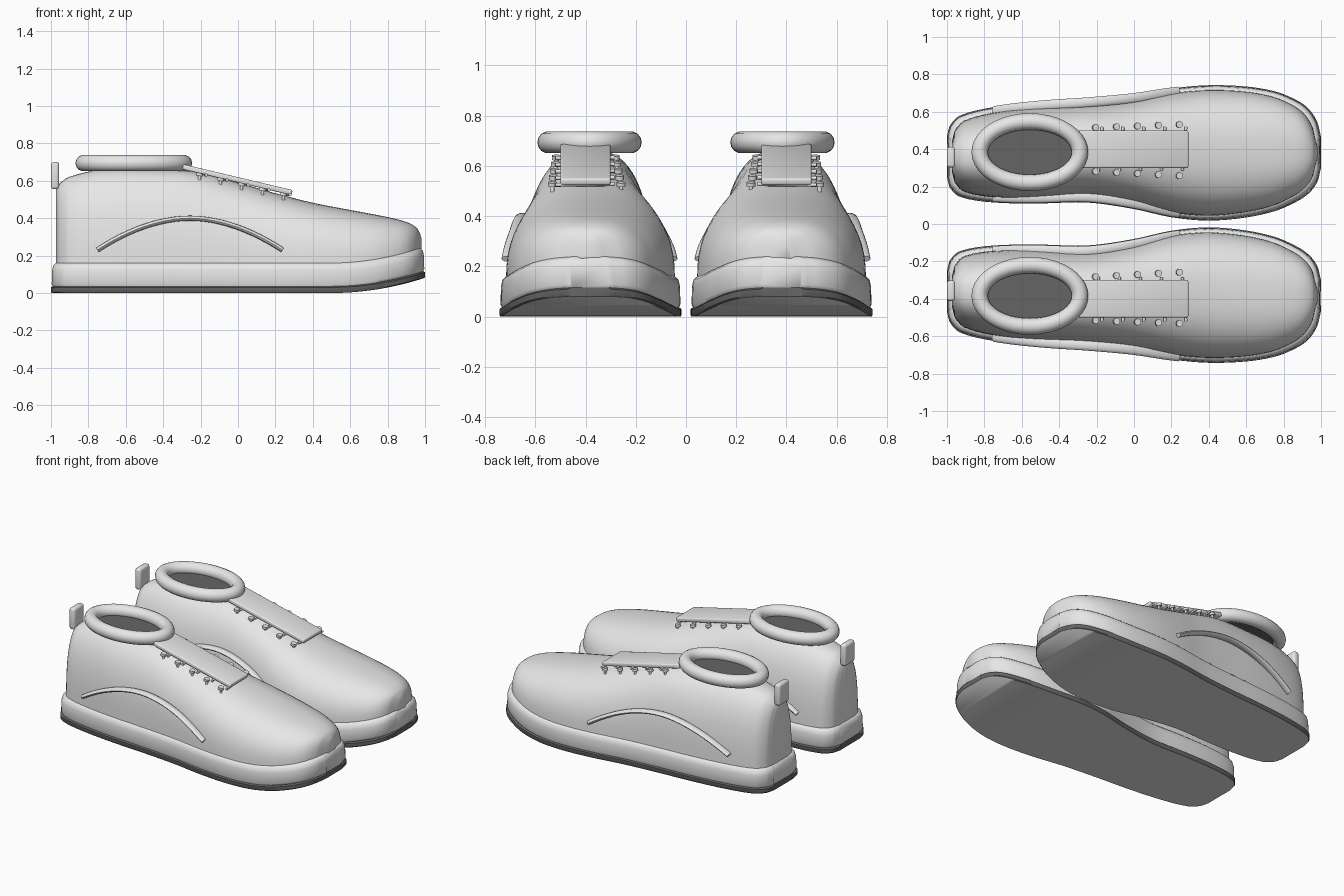
import bpy, bmesh, math
from mathutils import Matrix, Vector

if "Cube" in bpy.data.objects:
    bpy.data.objects.remove(bpy.data.objects["Cube"])


def material(name, v):
    m = bpy.data.materials.new(name)
    m.diffuse_color = (v, v, v, 1)
    m.use_nodes = True
    m.node_tree.nodes["Principled BSDF"].inputs["Base Color"].default_value = m.diffuse_color
    return m


GREY = material("light grey", .8)
DARK = material("dark grey", .13)

# Plan outline of one shoe: x, inner y, outer y, top height of the upper
STATIONS = [
    (-1.00, .25, .47, .55), (-.985, .195, .525, .58), (-.93, .145, .58, .62),
    (-.75, .115, .625, .66), (-.50, .11, .655, .662), (-.25, .115, .672, .65),
    (0, .08, .695, .59), (.2, .036, .725, .535), (.4, .018, .742, .485),
    (.6, .035, .735, .447), (.75, .068, .71, .42), (.85, .11, .672, .40),
    (.93, .16, .62, .378), (.98, .225, .545, .35), (1.0, .30, .465, .32)]


def resample(rows, steps=4):
    """Smooth curve through the station rows."""
    out = []
    for i in range(len(rows) - 1):
        p = [Vector(rows[max(0, min(len(rows) - 1, i + k))]) for k in (-1, 0, 1, 2)]
        d = p[2][0] - p[1][0]
        # slopes per unit x keep uneven spacing smooth
        m1 = (p[2] - p[0]) * (d / (p[2][0] - p[0][0]))
        m2 = (p[3] - p[1]) * (d / (p[3][0] - p[1][0]))
        for s in range(steps):
            t = s / steps
            out.append(p[1] * (2 * t ** 3 - 3 * t ** 2 + 1) + m1 * (t ** 3 - 2 * t ** 2 + t)
                       + p[2] * (3 * t ** 2 - 2 * t ** 3) + m2 * (t ** 3 - t ** 2))
    return out + [Vector(rows[-1])]


FINE = resample(STATIONS)


def edge_y(x, col):
    """Inner (1) or outer (2) outline at x."""
    for a, b in zip(FINE, FINE[1:]):
        if a[0] <= x <= b[0]:
            return a[col] + (b[col] - a[col]) * (x - a[0]) / (b[0] - a[0])
    return FINE[-1][col]


def lift(x):
    return 0.08 * max(0, (x - .5) / .5) ** 2


def finish(name, bm, angle=40, mats=(GREY,)):
    """Make the object, mirror it to the other shoe and shade it."""
    bmesh.ops.recalc_face_normals(bm, faces=bm.faces)
    if len(mats) > 1:  # second colour goes on faces looking down
        for f in bm.faces:
            f.material_index = int(f.normal.z < -.8)
    me = bpy.data.meshes.new(name)
    bm.to_mesh(me)
    bm.free()
    for m in mats:
        me.materials.append(m)
    ob = bpy.data.objects.new(name, me)
    bpy.context.collection.objects.link(ob)
    bpy.ops.object.select_all(action='DESELECT')
    ob.select_set(True)
    bpy.context.view_layer.objects.active = ob
    bpy.ops.object.shade_smooth_by_angle(angle=math.radians(angle))
    mod = ob.modifiers.new("other_shoe", 'MIRROR')
    mod.use_axis = (False, True, False)
    mod.use_mirror_merge = False
    return ob


def skin(bm, rings, closed=False):
    """Join equal point rings with quads; cap the ends unless closed."""
    vs = [[bm.verts.new(p) for p in r] for r in rings]
    n = len(vs[0])
    pairs = list(zip(vs, vs[1:])) + ([(vs[-1], vs[0])] if closed else [])
    for a, b in pairs:
        for i in range(n):
            j = (i + 1) % n
            bm.faces.new((a[i], a[j], b[j], b[i]))
    if not closed:
        bm.faces.new(vs[0])
        bm.faces.new(vs[-1])


def add_box(bm, matrix, bevel):
    r = bmesh.ops.create_cube(bm, size=1, matrix=matrix)
    edges = list({e for v in r["verts"] for e in v.link_edges})
    bmesh.ops.bevel(bm, geom=edges, offset=bevel, segments=3, profile=.5, affect='EDGES')


def scale(x, y, z):
    return Matrix.Diagonal((x, y, z, 1))


# Sole layers: cross-sections given as (inset, height) up one side
def sole(name, side, angle, mats=(GREY,)):
    bm = bmesh.new()
    rings = []
    for x, yi, yo, _ in FINE:
        inner = [(x * (1 - d), yi + d, z + lift(x)) for d, z in side]
        outer = [(x * (1 - d), yo - d, z + lift(x)) for d, z in reversed(side)]
        rings.append(inner + outer)
    skin(bm, rings)
    finish(name, bm, angle, mats)


sole("outsole", [(.004, 0), (0, .006), (0, .03), (.008, .036)], 40, (DARK, GREY))
sole("midsole", [(.012, .03), (.004, .05), (.006, .12), (.012, .148), (.026, .16)], 60)

# Upper: rounded arch sections swept from heel to toe, with a domed toe
bm = bmesh.new()
rings = []
for x, yi, yo, zt in FINE:
    c, w = (yi + yo) / 2, (yo - yi) / 2 - .026
    z0 = .145 + lift(x)
    ring = []
    for k in range(29):
        t = math.pi * k / 28
        co, si = math.cos(t), max(0, math.sin(t))
        ring.append(Vector((x * .973, c - w * math.copysign(abs(co) ** .8, co),
                            z0 + (zt - z0) * si ** .8)))
    rings.append(ring)
mid = Vector((.98, .383, .24))
rings.append([mid + Vector((0, (p.y - mid.y) * .6, (p.z - mid.z) * .7)) for p in rings[-1]])
skin(bm, rings)
finish("upper", bm, 60)

# Padded collar ring
CX, CY = -.557, .384
bm = bmesh.new()
rings = []
for i in range(40):
    a = math.tau * i / 40
    ring = []
    for k in range(14):
        b = math.tau * k / 14
        r = .044 * math.cos(b)
        ring.append((CX + (.268 + r) * math.cos(a), CY + (.164 + r) * math.sin(a),
                     .694 + .044 * math.sin(b)))
    rings.append(ring)
skin(bm, rings, closed=True)
finish("collar", bm)

# Dark foot opening inside the collar
bm = bmesh.new()
bmesh.ops.create_cone(bm, cap_ends=True, segments=40, radius1=1, radius2=1, depth=1,
                      matrix=Matrix.Translation((CX, CY, .675)) @ scale(.25, .147, .008))
finish("opening", bm, mats=(DARK,))


# Tongue plate sloping down from the collar
def tongue_z(x):
    return .69 - .237 * (x + .3)


slope = Matrix.Rotation(math.atan(.237), 4, 'Y')
bm = bmesh.new()
add_box(bm, Matrix.Translation((-.003, .4, tongue_z(-.003) - .014)) @ slope
        @ scale(.60, .2, .028), .008)
finish("tongue", bm)

# Eyelets and laces, five rows
eyelets, laces = bmesh.new(), bmesh.new()
for i in range(5):
    x = -.205 + .112 * i
    z = tongue_z(x) - .034
    for y in (.282 - .006 * i, .516 + .004 * i):
        bmesh.ops.create_cone(eyelets, cap_ends=True, segments=16, radius1=.018,
                              radius2=.018, depth=.016,
                              matrix=Matrix.Translation((x, y, z)) @ slope)
        bmesh.ops.create_cone(eyelets, cap_ends=True, segments=10, radius1=.008,
                              radius2=.008, depth=.03,
                              matrix=Matrix.Translation((x, y, z - .015)))
    a = Vector((x + .015, .285, tongue_z(x + .015) - .03))
    b = Vector((x + .035, .52, tongue_z(x + .035) - .028))
    rot = (b - a).to_track_quat('Z', 'Y').to_matrix().to_4x4()
    bmesh.ops.create_cone(laces, cap_ends=True, segments=10, radius1=.008, radius2=.008,
                          depth=(b - a).length, matrix=Matrix.Translation((a + b) / 2) @ rot)
finish("eyelets", eyelets)
finish("laces", laces)

# Curved side stripes on both flanks
for name, col, offset in (("inner_stripe", 1, .03), ("outer_stripe", 2, -.022)):
    bm = bmesh.new()
    rings = []
    for i in range(25):
        u = -1 + i / 12
        x, z = -.257 + .495 * u, .4 - .17 * abs(u) ** 1.9
        slope_u = -.17 * 1.9 * math.copysign(abs(u) ** .9, u) / .495
        nx, nz = Vector((-slope_u, 1)).normalized()
        y = edge_y(x, col) + offset
        ring = []
        for k in range(12):
            t = math.tau * k / 12
            h = .0135 * math.sin(t)
            ring.append((x + nx * h, y + .027 * math.cos(t), z + nz * h))
        rings.append(ring)
    skin(bm, rings)
    finish(name, bm)

# Heel pull tab
bm = bmesh.new()
add_box(bm, Matrix.Translation((-.978, .357, .628)) @ scale(.044, .11, .146), .015)
finish("heel_tab", bm)
